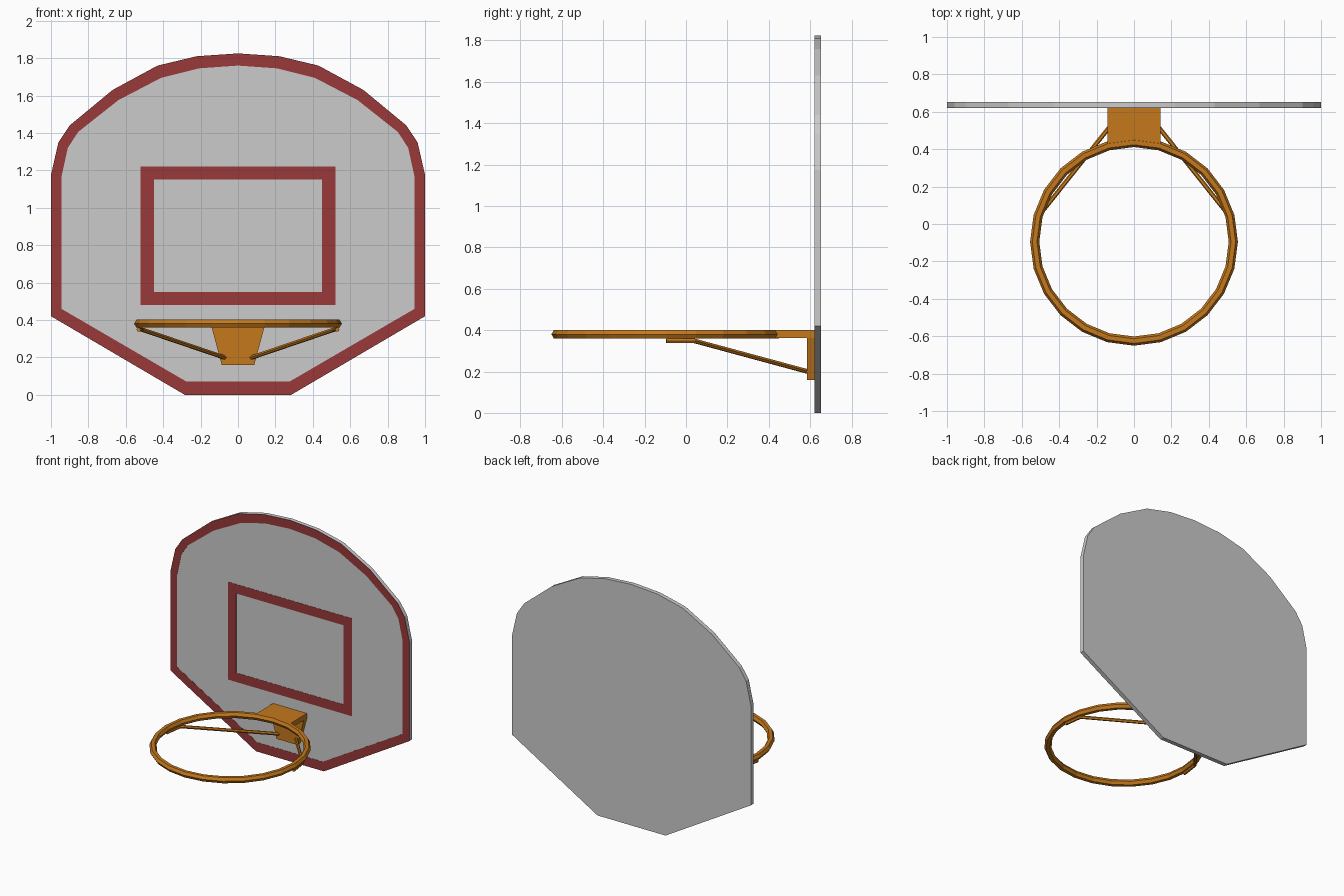
import bpy, bmesh, math

if "Cube" in bpy.data.objects:
    bpy.data.objects.remove(bpy.data.objects["Cube"])

def material(name, rgb):
    m = bpy.data.materials.new(name)
    m.diffuse_color = (*rgb, 1)
    m.use_nodes = True
    m.node_tree.nodes["Principled BSDF"].inputs["Base Color"].default_value = m.diffuse_color
    return m

red = material("red_paint", (0.32, 0.04, 0.04))
orange = material("orange_metal", (0.55, 0.19, 0.012))

def finish(name, bm, mat=None):
    bmesh.ops.recalc_face_normals(bm, faces=bm.faces)
    me = bpy.data.meshes.new(name)
    bm.to_mesh(me)
    bm.free()
    ob = bpy.data.objects.new(name, me)
    bpy.context.collection.objects.link(ob)
    if mat:
        me.materials.append(mat)
    return ob

def mirrored(half):
    """Close a right-hand (x, z) profile, bottom to top, across x = 0."""
    return half + [(-x, z) for x, z in reversed(half) if x > 0]

def slab(name, outline, y0, y1, mat=None):
    """Extrude an (x, z) outline from y0 to y1."""
    bm = bmesh.new()
    face = bm.faces.new([bm.verts.new((x, y0, z)) for x, z in outline])
    ext = bmesh.ops.extrude_face_region(bm, geom=[face])
    moved = [v for v in ext["geom"] if isinstance(v, bmesh.types.BMVert)]
    bmesh.ops.translate(bm, verts=moved, vec=(0, y1 - y0, 0))
    return finish(name, bm, mat)

def band(name, outer, inner, y0, y1, mat):
    """Solid frame between two matching (x, z) outlines."""
    bm = bmesh.new()
    loops = [[bm.verts.new((x, y, z)) for x, z in o]
             for o, y in ((outer, y0), (inner, y0), (inner, y1), (outer, y1))]
    n = len(outer)
    for k in range(4):
        a, b = loops[k], loops[(k + 1) % 4]
        for i in range(n):
            j = (i + 1) % n
            bm.faces.new((a[i], a[j], b[j], b[i]))
    return finish(name, bm, mat)

FRONT, BACK = 0.622, 0.652

# Backboard with its painted border and target rectangle
outer = mirrored([(0.285, 0), (1, 0.42), (1, 1.175), (0.96, 1.35), (0.9, 1.44),
                  (0.67, 1.63), (0.43, 1.76), (0.22, 1.81), (0, 1.825)])
inner = mirrored([(0.275, 0.07), (0.945, 0.46), (0.945, 1.16), (0.91, 1.32), (0.855, 1.405),
                  (0.64, 1.575), (0.41, 1.695), (0.21, 1.745), (0, 1.76)])
slab("backboard", outer, FRONT, BACK)
band("board_border", outer, inner, FRONT - 0.0015, FRONT + 0.001, red)
band("target_rectangle", mirrored([(0.52, 0.48), (0.52, 1.22)]),
     mirrored([(0.45, 0.55), (0.45, 1.15)]), FRONT - 0.0015, FRONT + 0.001, red)

# Rim
bpy.ops.mesh.primitive_torus_add(major_segments=24, minor_segments=6, major_radius=0.531,
                                 minor_radius=0.0245, location=(0, -0.095, 0.38))
rim = bpy.context.object
rim.name = "rim"
rim.data.materials.append(orange)

# Mounting bracket: top plate and tapered wall plate
slab("bracket_top", mirrored([(0.142, 0.362), (0.142, 0.4)]), 0.425, FRONT, orange)
slab("bracket_wall_plate", mirrored([(0.087, 0.16), (0.142, 0.364)]), 0.586, FRONT, orange)

# Support rods from the wall plate to the underside of the rim
for side, label in ((1, "right"), (-1, "left")):
    cu = bpy.data.curves.new("support_rod_" + label, "CURVE")
    cu.dimensions = "3D"
    cu.bevel_depth = 0.012
    cu.bevel_resolution = 1
    cu.use_fill_caps = True
    sp = cu.splines.new("POLY")
    path = [(0.07, 0.595, 0.198), (0.512, 0.04, 0.348), (0.531, -0.095, 0.348)]
    sp.points.add(len(path) - 1)
    for p, (x, y, z) in zip(sp.points, path):
        p.co = (side * x, y, z, 1)
    sp.use_smooth = False
    cu.materials.append(orange)
    bpy.context.collection.objects.link(bpy.data.objects.new(cu.name, cu))
